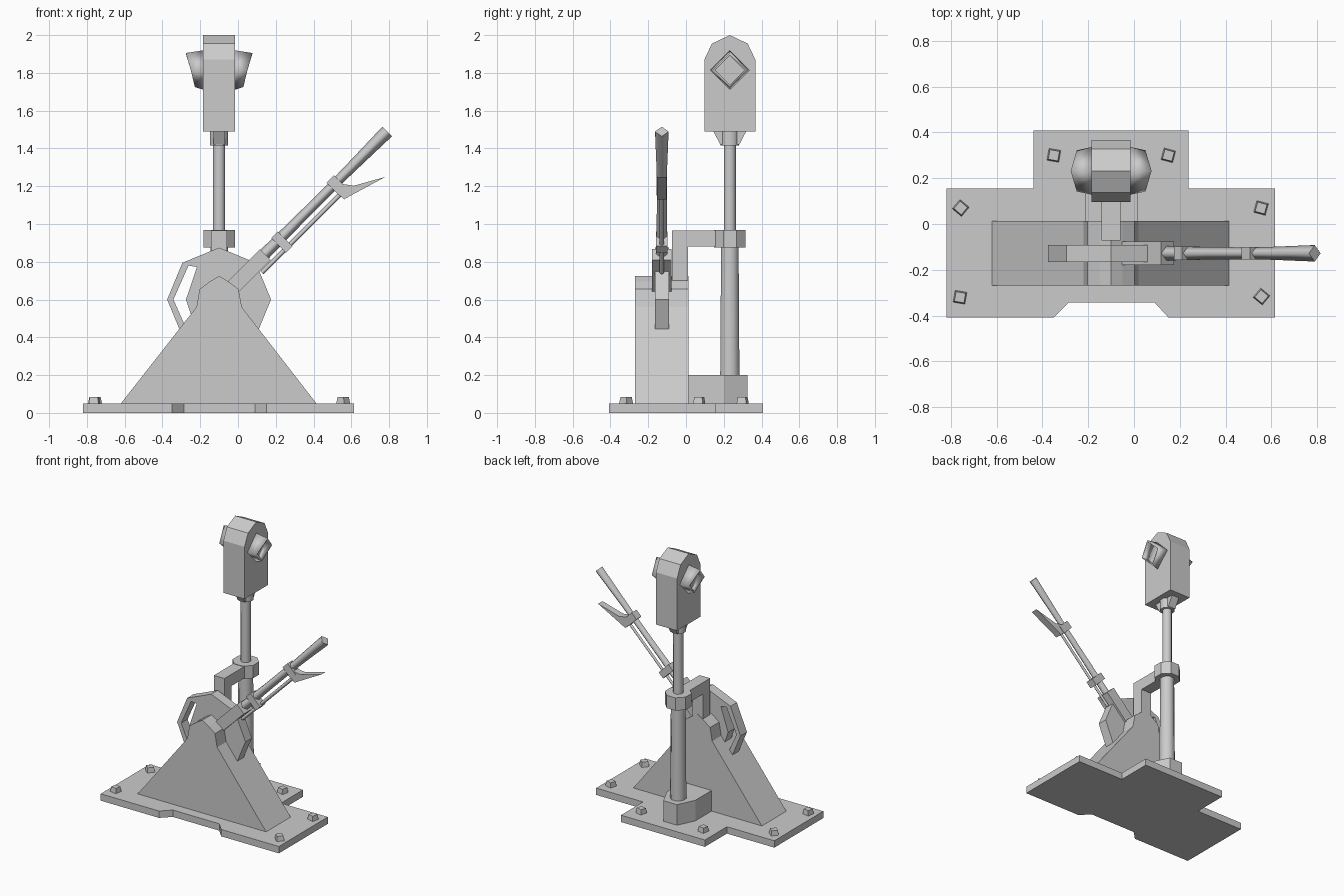
import bpy, bmesh, math
from mathutils import Vector, Matrix

cube = bpy.data.objects.get("Cube")
if cube:
    bpy.data.objects.remove(cube)

grey = bpy.data.materials.new("plain_grey")
grey.use_nodes = True
COLOR = (0.6, 0.6, 0.6, 1)
grey.diffuse_color = COLOR
grey.node_tree.nodes["Principled BSDF"].inputs["Base Color"].default_value = COLOR


def finish(name, bm):
    bmesh.ops.recalc_face_normals(bm, faces=bm.faces)
    mesh = bpy.data.meshes.new(name)
    bm.to_mesh(mesh)
    bm.free()
    mesh.materials.append(grey)
    obj = bpy.data.objects.new(name, mesh)
    bpy.context.collection.objects.link(obj)
    return obj


def loft(name, rings, smooth=False, closed=False):
    """Bridge rings of points; cap the ends, or join last ring to first."""
    bm = bmesh.new()
    loops = [[bm.verts.new(p) for p in ring] for ring in rings]
    pairs = list(zip(loops, loops[1:])) + ([(loops[-1], loops[0])] if closed else [])
    n = len(loops[0])
    for a, b in pairs:
        for i in range(n):
            j = (i + 1) % n
            bm.faces.new((a[i], a[j], b[j], b[i])).smooth = smooth
    if not closed:
        bm.faces.new(loops[0])
        bm.faces.new(loops[-1])
    return finish(name, bm)


def to_xy(u, v, w): return (u, v, w)
def to_xz(u, v, w): return (u, w, v)
def to_yz(u, v, w): return (w, u, v)


PIVOT_X, PIVOT_Z, LEVER_Y = -0.1, 0.6, -0.128
H = math.sqrt(0.5)


def lever(s, t, w):
    """Lever frame: s along the lever, t across it, w sideways."""
    return (PIVOT_X + (s - t) * H, LEVER_Y + w, PIVOT_Z + (s + t) * H)


def prism(name, pts, frame, a, b):
    return loft(name, [[frame(u, v, w) for u, v in pts] for w in (a, b)])


def box(name, u0, u1, v0, v1, frame, a, b):
    return prism(name, [(u0, v0), (u1, v0), (u1, v1), (u0, v1)], frame, a, b)


def polygon(n, r, phase=0.0):
    return [(r * math.cos(phase + math.tau * i / n), r * math.sin(phase + math.tau * i / n))
            for i in range(n)]


def post(name, x, y, sections, n=8, phase=math.pi / 8, smooth=True):
    """Upright turned part; sections are (height, radius)."""
    return loft(name, [[(x + u, y + v, z) for u, v in polygon(n, r, phase)]
                       for z, r in sections], smooth)


def lever_rod(name, sections, t=0.0, n=4):
    """Turned part along the lever; sections are (distance, radius)."""
    return loft(name, [[lever(s, t + u, v) for u, v in polygon(n, r)]
                       for s, r in sections], True)


# Base plate with front notch and rear step
prism("base_plate", [(-0.82, -0.408), (-0.35, -0.408), (-0.285, -0.343), (0.09, -0.343),
                     (0.15, -0.408), (0.615, -0.408), (0.615, 0.155), (0.238, 0.155),
                     (0.238, 0.408), (-0.438, 0.408), (-0.438, 0.155), (-0.82, 0.155)],
      to_xy, 0, 0.05)

# Square bolts
bolts = [(-0.35, 0.30, 35), (0.15, 0.30, 30), (-0.757, 0.07, 5),
         (0.555, 0.07, 30), (-0.76, -0.32, 35), (0.557, -0.317, 5)]
for i, (x, y, turn) in enumerate(bolts):
    post(f"bolt_{i + 1}", x, y, [(0.05, 0.037), (0.085, 0.03)], 4, math.radians(turn), False)

# Sloped lever housing
prism("lever_housing", [(-0.62, 0.05), (0.415, 0.05), (0.02, 0.56), (0.003, 0.655),
                        (-0.05, 0.695), (-0.1, 0.725), (-0.15, 0.695), (-0.203, 0.655),
                        (-0.22, 0.56)], to_xz, -0.269, 0.013)

# Octagonal quadrant wheel with a curved slot on the right side
wheel = prism("quadrant_wheel", [(PIVOT_X + u, PIVOT_Z + v) for u, v in polygon(8, 0.275)],
              to_xz, LEVER_Y - 0.037, LEVER_Y + 0.037)
arc = [math.radians(a) for a in (132, 180, 228)]
slot_pts = ([(0.242, a) for a in arc] + [(0.172, a) for a in reversed(arc)])
slot = prism("slot_cutter", [(PIVOT_X + r * math.cos(a) * (1 if r > 0.2 else 1.02),
                              PIVOT_Z + r * math.sin(a) * (1 if r > 0.2 else 1.35))
                             for r, a in slot_pts], to_xz, LEVER_Y - 0.1, LEVER_Y + 0.1)
slot.hide_render = True
slot.hide_viewport = True
cut = wheel.modifiers.new("slot", 'BOOLEAN')
cut.operation = 'DIFFERENCE'
cut.solver = 'EXACT'
cut.object = slot

# Lever: socket, shaft with flared grip, collars, latch rod and trigger
box("lever_socket", 0.02, 0.342, -0.045, 0.035, lever, -0.052, 0.052)
lever_rod("lever_shaft", [(0.3, 0.032), (0.6, 0.027), (0.88, 0.026), (0.98, 0.028), (1.258, 0.036)])
box("lower_collar", 0.425, 0.475, -0.075, 0.036, lever, -0.03, 0.03)
lever_rod("latch_rod", [(0.26, 0.012), (0.86, 0.012)], -0.06)
box("upper_collar", 0.84, 0.895, -0.06, 0.036, lever, -0.028, 0.028)
prism("latch_trigger", [(0.84, -0.03), (0.843, -0.093), (0.87, -0.1), (1.081, -0.163),
                        (0.93, -0.078), (0.895, -0.03)], lever, -0.025, 0.025)

# Signal post: footing, lower tube, upper tube, head socket
POST_X, POST_Y = -0.1, 0.232
prism("post_footing", [(-0.215, 0.01), (-0.215, 0.2), (-0.155, 0.325), (-0.045, 0.325),
                       (0.015, 0.2), (0.015, 0.01)], to_xy, 0.05, 0.2)
post("lower_post", POST_X, POST_Y, [(0.2, 0.055), (0.9, 0.05)])
post("upper_post", POST_X, POST_Y, [(0.9, 0.034), (1.45, 0.034)])
post("head_socket", POST_X, POST_Y, [(1.415, 0.052), (1.5, 0.052)])
prism("head_gusset", [(POST_Y - 0.05, 1.42), (POST_Y + 0.05, 1.42), (POST_Y + 0.092, 1.5),
                      (POST_Y - 0.092, 1.5)], to_yz, POST_X - 0.03, POST_X + 0.03)

# Bent support arm and the clamp around the post
prism("support_arm", [(-0.073, 0.7), (0.01, 0.7), (0.01, 0.88), (0.2, 0.88),
                      (0.2, 0.965), (-0.073, 0.965)], to_yz, -0.143, -0.058)
post("post_clamp", POST_X, POST_Y, [(0.875, 0.09), (0.968, 0.09)], smooth=False)

# Signal head with faceted arched top
half = [(0.135, 1.49), (0.135, 1.87), (0.095, 1.955)]
head = half + [(0, 2.0)] + [(-y, z) for y, z in reversed(half)]
prism("signal_head", [(POST_Y + y, z) for y, z in head], to_yz, POST_X - 0.085, POST_X + 0.085)

# Hollow diamond lamp hoods with a slanted mouth, one on each side
for name, side in (("left_lamp_hood", 1), ("right_lamp_hood", -1)):
    def ring(r, base):
        pts = []
        for y, z in polygon(4, r):
            out = 0.08 if base else 0.15 + 0.24 * z + (0.005 if z > 0.01 else 0)
            pts.append((POST_X + side * out, POST_Y + y, 1.815 + z))
        return pts
    loft(name, [ring(0.105, True), ring(0.09, False), ring(0.078, False), ring(0.085, True)],
         True, True)
